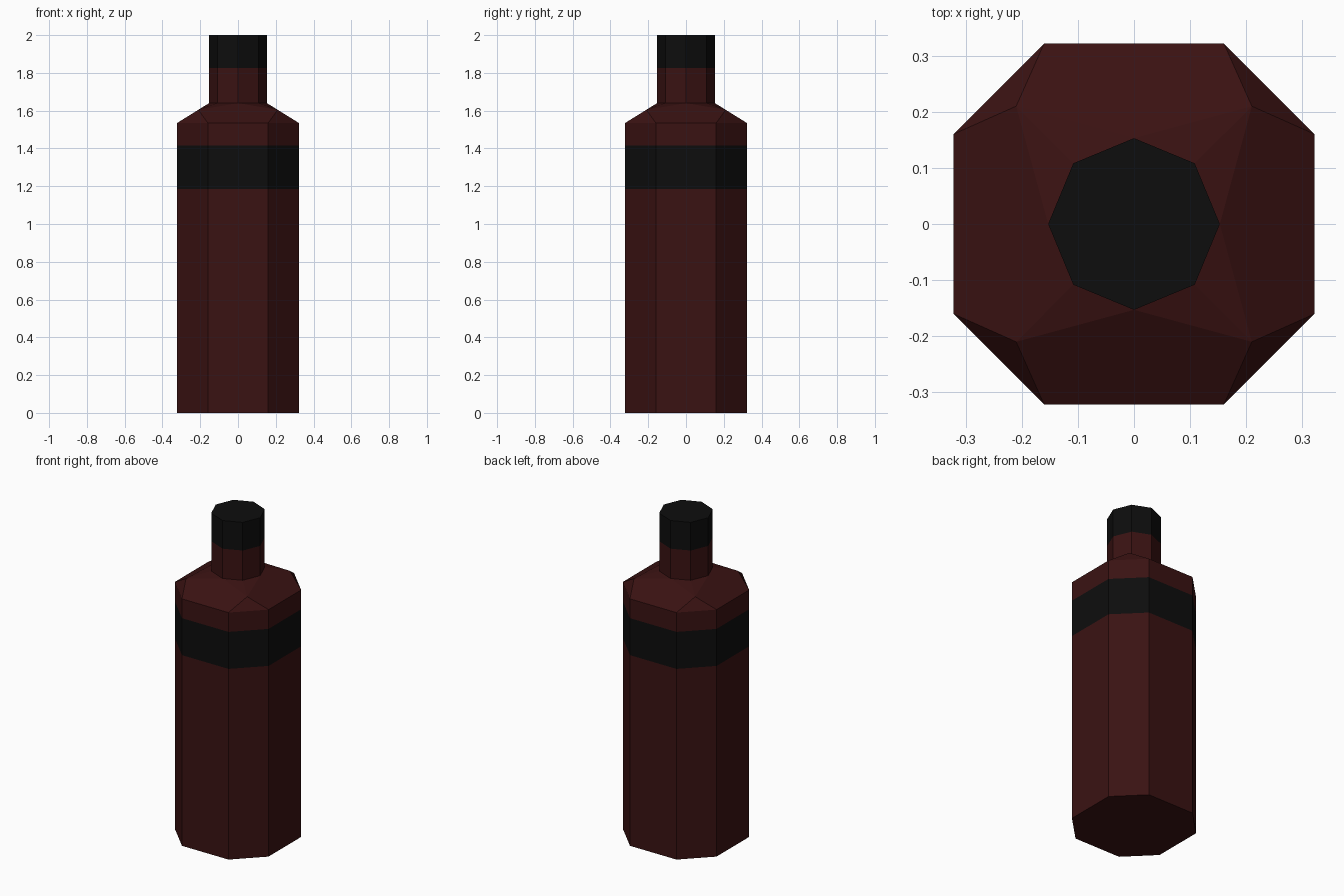
import bpy
import math

if "Cube" in bpy.data.objects:
    bpy.data.objects.remove(bpy.data.objects["Cube"])

W, C = 0.322, 0.16          # half width and where the corner chamfers start
R = 0.153                   # neck radius
Z_SHOULDER, Z_NECK = 1.535, 1.64


def material(name, color):
    mat = bpy.data.materials.new(name)
    mat.diffuse_color = (*color, 1)
    mat.use_nodes = True
    mat.node_tree.nodes["Principled BSDF"].inputs["Base Color"].default_value = mat.diffuse_color
    return mat


def add_part(name, verts, faces, mat):
    mesh = bpy.data.meshes.new(name)
    mesh.from_pydata(verts, [], faces)
    mesh.materials.append(mat)
    obj = bpy.data.objects.new(name, mesh)
    bpy.context.collection.objects.link(obj)
    return obj


def add_prism(name, outline, z0, z1, mat, bottom=False, top=False):
    n = len(outline)
    verts = [(x, y, z) for z in (z0, z1) for x, y in outline]
    faces = [(i, (i + 1) % n, n + (i + 1) % n, n + i) for i in range(n)]
    if bottom:
        faces.append(tuple(reversed(range(n))))
    if top:
        faces.append(tuple(range(n, 2 * n)))
    return add_part(name, verts, faces, mat)


def turn(p, k):
    """Rotate a point by k quarter turns about z."""
    x, y = p[0], p[1]
    for _ in range(k):
        x, y = -y, x
    return (x, y, *p[2:])


red = material("dark_red", (0.042, 0.006, 0.006))
black = material("black", (0.004, 0.004, 0.004))

# Cross-sections: chamfered square body, octagonal neck
body_outline = [turn(p, k) for k in range(4) for p in ((-C, -W), (C, -W))]
neck_outline = [(R * math.cos(i * math.pi / 4), R * math.sin(i * math.pi / 4))
                for i in range(8)]

# Body with a dark band
add_prism("lower_body", body_outline, 0, 1.185, red, bottom=True)
add_prism("band", body_outline, 1.185, 1.415, black)
add_prism("upper_body", body_outline, 1.415, Z_SHOULDER, red)

# Shoulder: four sloped sides meeting at clipped corners
h, d, n = 0.21, R * math.sqrt(0.5), Z_NECK
zh = Z_SHOULDER + (W - h) / (W - R) * (Z_NECK - Z_SHOULDER)
side = [(-C, -W, Z_SHOULDER), (C, -W, Z_SHOULDER), (h, -h, zh), (d, -d, n),
        (0, -R, n), (-d, -d, n), (-h, -h, zh), (W, -C, Z_SHOULDER)]
side_faces = [(0, 1, 4), (1, 2, 4), (2, 3, 4), (4, 5, 6), (4, 6, 0), (1, 7, 2)]
verts, faces = [], []
for k in range(4):
    verts += [turn(p, k) for p in side]
    faces += [tuple(i + 8 * k for i in f) for f in side_faces]
add_part("shoulder", verts, faces, red)

# Neck and cap
add_prism("neck", neck_outline, Z_NECK, 1.825, red)
add_prism("cap", neck_outline, 1.825, 2.0, black, top=True)
